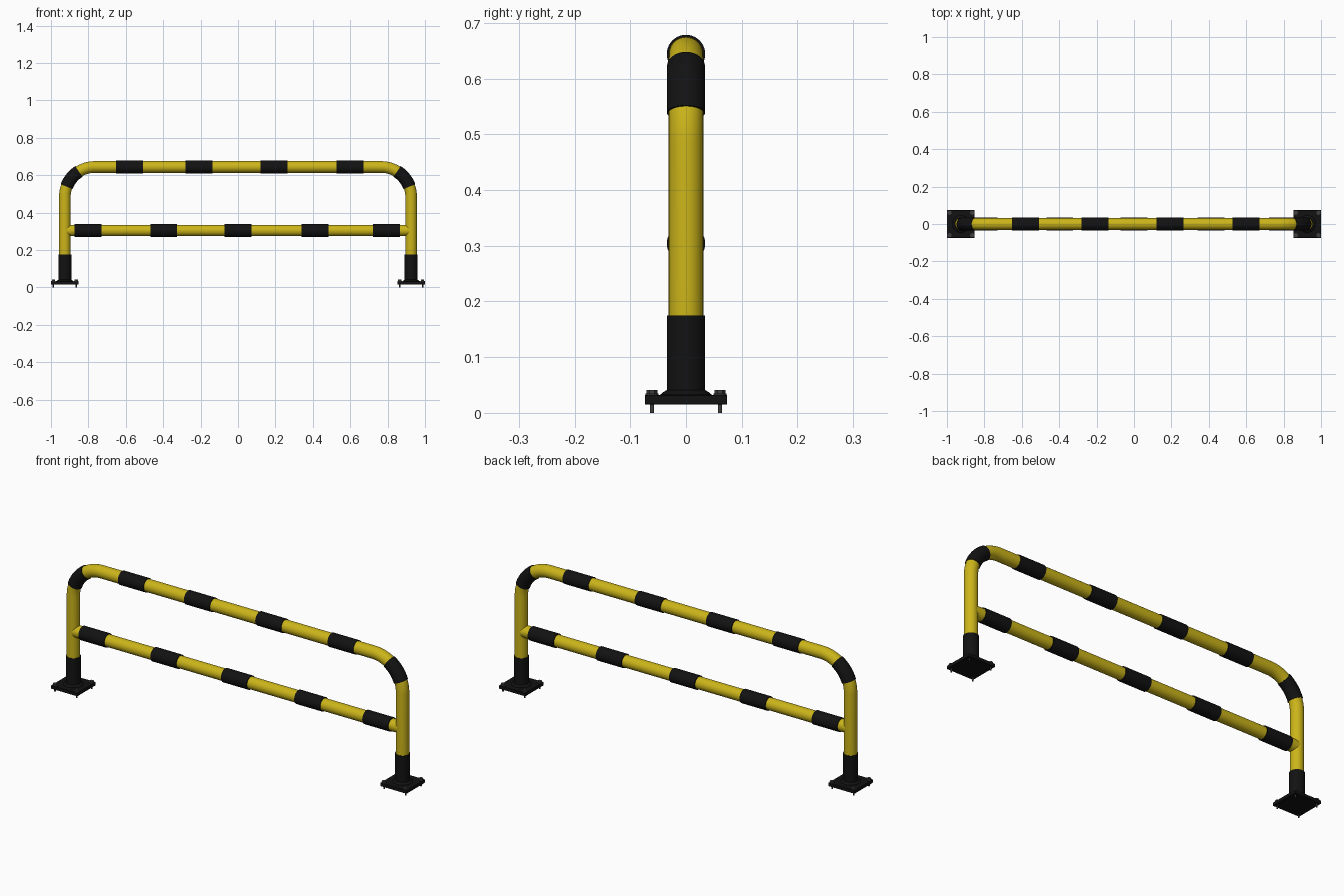
import bpy, bmesh
from math import sin, cos, pi, radians
from mathutils import Vector

if "Cube" in bpy.data.objects:
    bpy.data.objects.remove(bpy.data.objects["Cube"])

def material(name, rgb):
    m = bpy.data.materials.new(name)
    m.diffuse_color = (*rgb, 1)
    m.use_nodes = True
    m.node_tree.nodes["Principled BSDF"].inputs["Base Color"].default_value = m.diffuse_color
    return m

YELLOW = material("yellow_paint", (0.60, 0.46, 0.01))
BLACK = material("black_paint", (0.006, 0.006, 0.006))
STEEL = material("dark_steel", (0.05, 0.05, 0.05))

POST_X, TOP_Z, LOW_Z, BEND = 0.926, 0.644, 0.304, 0.16
PIPE_R, BAND_R = 0.031, 0.0345

def finish(name, bm, mat, smooth=True):
    bmesh.ops.recalc_face_normals(bm, faces=bm.faces)
    me = bpy.data.meshes.new(name)
    bm.to_mesh(me)
    bm.free()
    ob = bpy.data.objects.new(name, me)
    bpy.context.collection.objects.link(ob)
    me.materials.append(mat)
    if smooth:
        bpy.ops.object.select_all(action='DESELECT')
        ob.select_set(True)
        bpy.context.view_layer.objects.active = ob
        bpy.ops.object.shade_smooth_by_angle(angle=radians(35))
    return ob

def tube(name, path, radii, mat, sides=40):
    """Sweep a circle along a path lying in the XZ plane, ends capped."""
    pts = [Vector((x, 0, z)) for x, z in path]
    if not isinstance(radii, list):
        radii = [radii] * len(pts)
    bm = bmesh.new()
    rings = []
    for i, p in enumerate(pts):
        t = (pts[min(i + 1, len(pts) - 1)] - pts[max(i - 1, 0)]).normalized()
        n = Vector((t.z, 0, -t.x))
        rings.append([bm.verts.new(p + radii[i] * (n * cos(2 * pi * k / sides)
                      + Vector((0, sin(2 * pi * k / sides), 0)))) for k in range(sides)])
    for a, b in zip(rings, rings[1:]):
        for k in range(sides):
            j = (k + 1) % sides
            bm.faces.new((a[k], a[j], b[j], b[k]))
    bm.faces.new(rings[0])
    bm.faces.new(rings[-1])
    return finish(name, bm, mat)

def bend(side, a0, a1, steps):
    """Centreline of a corner; 0 degrees is the post, 90 the top rail."""
    angles = [radians(a0 + (a1 - a0) * i / steps) for i in range(steps + 1)]
    return [(side * (POST_X - BEND + BEND * cos(a)), TOP_Z - BEND + BEND * sin(a)) for a in angles]

# Bent hoop and lower rail
hoop = [(-POST_X, 0.02)] + bend(-1, 0, 90, 16) + bend(1, 90, 0, 16) + [(POST_X, 0.02)]
tube("hoop_frame", hoop, PIPE_R, YELLOW)
tube("lower_rail", [(-POST_X, LOW_Z), (POST_X, LOW_Z)], PIPE_R - 0.001, YELLOW)

# Black bands on both rails
for rail, z, centres in (("top", TOP_Z, (-0.58, -0.208, 0.193, 0.599)),
                         ("lower", LOW_Z, (-0.802, -0.397, 0, 0.412, 0.795))):
    for i, x in enumerate(centres):
        tube(f"{rail}_rail_band_{i + 1}", [(x - 0.072, z), (x + 0.072, z)], BAND_R, BLACK)

# Square base plate with softened edges
def plate(name, cx):
    bm = bmesh.new()
    bmesh.ops.create_cube(bm, size=1)
    for v in bm.verts:
        v.co = Vector((v.co.x * 0.148 + cx, v.co.y * 0.148, v.co.z * 0.017 + 0.0235))
    bmesh.ops.bevel(bm, geom=bm.edges[:], offset=0.001, segments=1, affect='EDGES')
    finish(name, bm, BLACK, False)

# Bolt made of shank, washer and hexagonal head
def bolt(name, x, y, drop):
    bm = bmesh.new()
    for r, z0, z1, n in ((0.004, 0, 0.032, 16), (0.012, 0.032, 0.0345, 24), (0.0095, 0.0345, 0.041, 6)):
        res = bmesh.ops.create_cone(bm, cap_ends=True, segments=n, radius1=r, radius2=r, depth=z1 - z0)
        bmesh.ops.translate(bm, verts=res['verts'], vec=(x, y, (z0 + z1) / 2 - drop))
    finish(name, bm, STEEL)

for label, s in (("left", -1), ("right", 1)):
    x = s * POST_X
    # Corner band, foot sleeve and weld collar
    tube(f"{label}_corner_band", bend(s, 20, 58, 8), BAND_R, BLACK)
    tube(f"{label}_foot_sleeve", [(x, 0.03), (x, 0.175)], BAND_R, BLACK)
    tube(f"{label}_weld_collar", [(x, 0.03), (x, 0.033), (x, 0.037), (x, 0.041)],
         [0.046, 0.046, 0.041, 0.0345], BLACK)
    plate(f"{label}_base_plate", x)
    for i, (bx, by) in enumerate(((-1, -1), (1, -1), (1, 1), (-1, 1))):
        bolt(f"{label}_bolt_{i + 1}", x + bx * 0.061, by * 0.061, 0 if by > 0 else -0.0 + 0.0)
